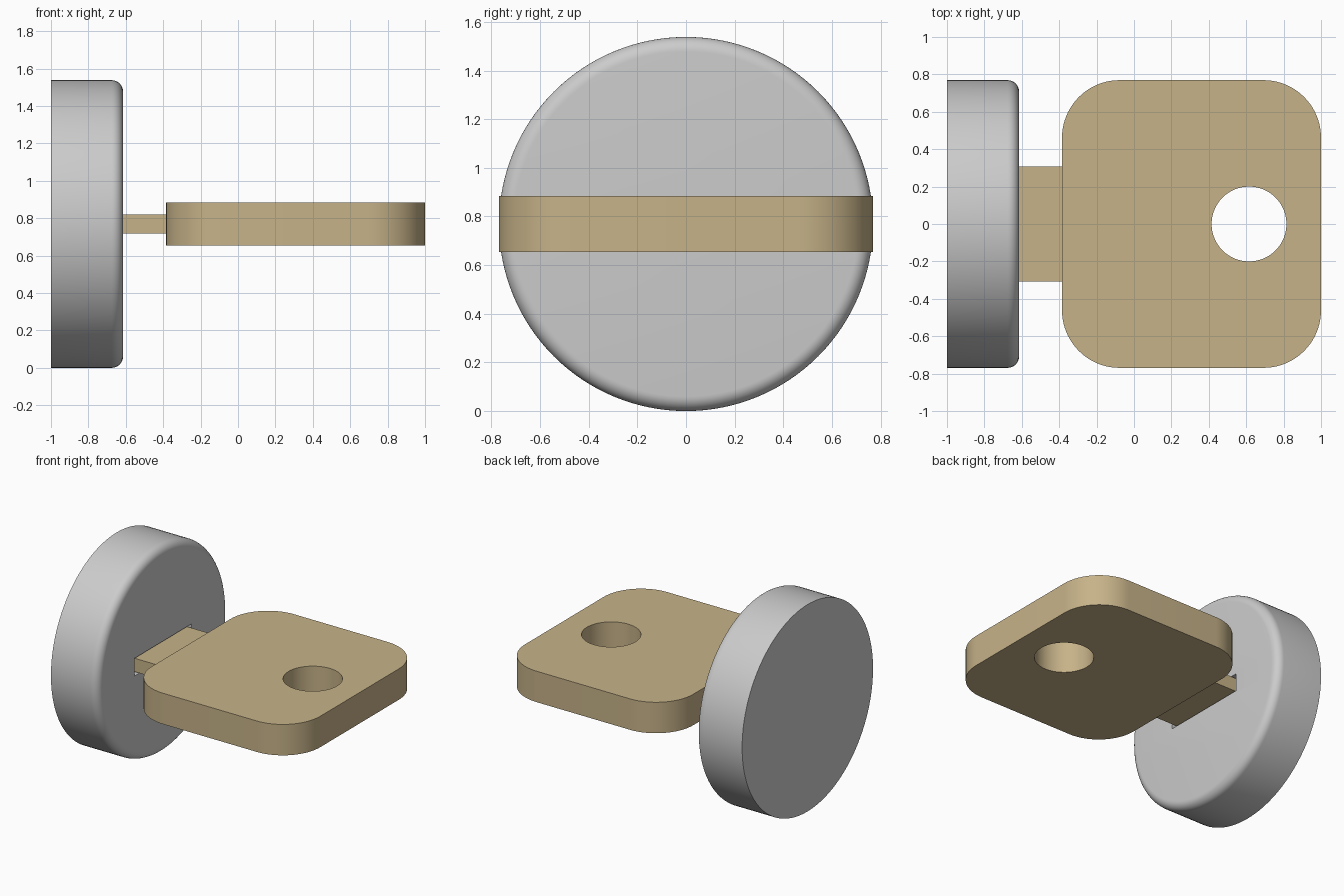
import bpy, bmesh, math
from mathutils import Matrix

if "Cube" in bpy.data.objects:
    bpy.data.objects.remove(bpy.data.objects["Cube"])

CZ = 0.769          # height of the common axis
FACE = -0.615       # inner face of the disc


def make_object(name, bm, material=None):
    bmesh.ops.recalc_face_normals(bm, faces=bm.faces[:])
    mesh = bpy.data.meshes.new(name)
    bm.to_mesh(mesh)
    bm.free()
    ob = bpy.data.objects.new(name, mesh)
    bpy.context.collection.objects.link(ob)
    if material:
        mesh.materials.append(material)
    return ob


def box(bm, lo, hi):
    size = [h - l for l, h in zip(lo, hi)]
    mid = [(h + l) / 2 for l, h in zip(lo, hi)]
    m = Matrix.Translation(mid) @ Matrix.Diagonal((*size, 1))
    bmesh.ops.create_cube(bm, size=1, matrix=m)


def cylinder(bm, centre, radius, depth, axis='Z', sides=96):
    m = Matrix.Translation(centre)
    if axis == 'X':
        m = m @ Matrix.Rotation(math.pi / 2, 4, 'Y')
    bmesh.ops.create_cone(bm, cap_ends=True, segments=sides, radius1=radius,
                          radius2=radius, depth=depth, matrix=m)


def cut(ob, cutter):
    mod = ob.modifiers.new("cut", 'BOOLEAN')
    mod.operation = 'DIFFERENCE'
    mod.solver = 'EXACT'
    mod.object = cutter
    bpy.context.view_layer.objects.active = ob
    bpy.ops.object.select_all(action='DESELECT')
    ob.select_set(True)
    bpy.ops.object.modifier_apply(modifier=mod.name)
    bpy.data.objects.remove(cutter)
    bpy.ops.object.shade_smooth_by_angle(angle=math.radians(30))


tan = bpy.data.materials.new("tan")
tan.diffuse_color = (0.57, 0.45, 0.25, 1)
tan.use_nodes = True
tan.node_tree.nodes["Principled BSDF"].inputs["Base Color"].default_value = tan.diffuse_color

# Round disc with a rounded inner rim
bm = bmesh.new()
cylinder(bm, ((FACE - 1) / 2, 0, CZ), 0.769, FACE + 1, 'X', 128)
rim = [e for e in bm.edges if all(v.co.x > -0.7 for v in e.verts)]
bmesh.ops.bevel(bm, geom=rim, offset=0.06, segments=8, profile=0.5, affect='EDGES')
disc = make_object("round_disc", bm)

# Slot in the disc that receives the tongue with a little clearance
bm = bmesh.new()
box(bm, (FACE - 0.2, -0.335, CZ - 0.066), (FACE + 0.1, 0.335, CZ + 0.066))
cut(disc, make_object("slot_cutter", bm))

# Flat plate with rounded corners
bm = bmesh.new()
box(bm, (-0.385, -0.769, CZ - 0.115), (1.0, 0.769, CZ + 0.115))
corners = [e for e in bm.edges if abs(e.verts[0].co.z - e.verts[1].co.z) > 0.1]
bmesh.ops.bevel(bm, geom=corners, offset=0.308, segments=20, profile=0.5, affect='EDGES')
plate = make_object("plate", bm, tan)

# Hole through the plate
bm = bmesh.new()
cylinder(bm, (0.615, 0, CZ), 0.2, 1)
cut(plate, make_object("hole_cutter", bm))

# Tongue joining the plate to the disc slot
bm = bmesh.new()
box(bm, (FACE - 0.19, -0.308, CZ - 0.05), (-0.385, 0.308, CZ + 0.05))
make_object("tongue", bm, tan)
